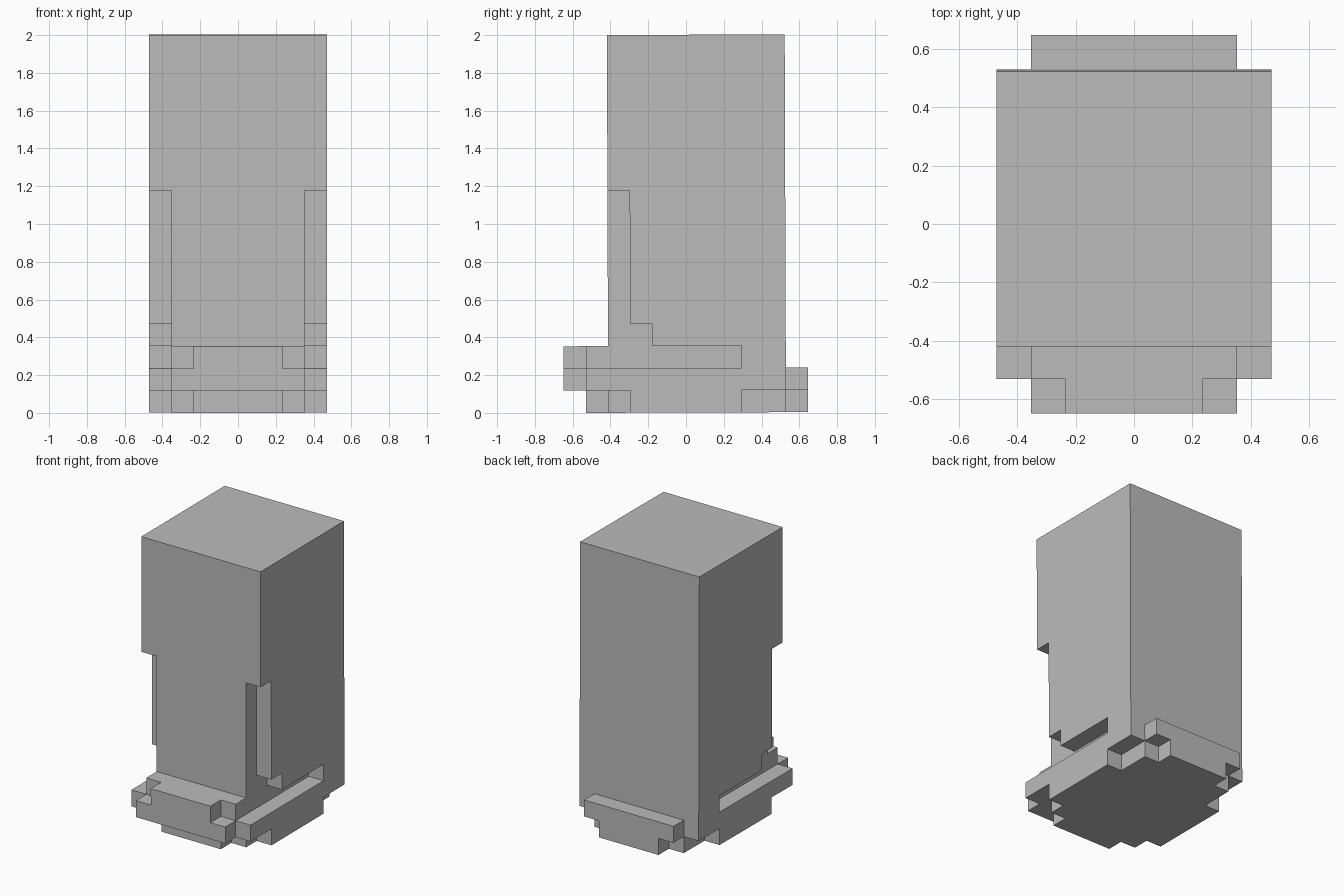
import bpy
import bmesh
import math
from itertools import product
from mathutils import Matrix, Vector

cube = bpy.data.objects.get("Cube")
if cube:
    bpy.data.objects.remove(cube, do_unlink=True)

UNIT = 2 / 17                       # edge of one block
TILT = Matrix.Rotation(math.radians(0.2), 3, "X")

grey = bpy.data.materials.new("plain grey")
grey.use_nodes = True
grey.diffuse_color = (0.5, 0.5, 0.5, 1)
grey.node_tree.nodes["Principled BSDF"].inputs["Base Color"].default_value = (0.5, 0.5, 0.5, 1)

# Each strip: inner x, outer x (mirrored), y start, y end, z start, z end, in blocks.
# y is counted from the front edge.
PARTS = {
    "tower": [
        (0, 3, 2, 10, 3, 17),
        (3, 4, 4, 10, 3, 4),        # deep corner notch
        (3, 4, 3, 10, 4, 10),       # tall corner notch
        (3, 4, 2, 10, 10, 17),
    ],
    "upper_base": [
        (0, 2, 0, 10, 2, 3),
        (2, 3, 1, 10, 2, 3),
        (3, 4, 8, 10, 2, 3),        # behind the side ledges
    ],
    "middle_base": [
        (0, 3, 0, 11, 1, 2),
        (3, 4, 1, 10, 1, 2),
    ],
    "foot": [
        (0, 2, 1, 11, 0, 1),
        (2, 3, 2, 10, 0, 1),
        (3, 4, 3, 8, 0, 1),
    ],
}


def blocks(strips):
    """Cells filled by the strips and their mirror images."""
    cells = set()
    for x0, x1, y0, y1, z0, z1 in strips:
        for x, y, z in product(range(x0, x1), range(y0, y1), range(z0, z1)):
            cells |= {(x, y, z), (-1 - x, y, z)}
    return cells


def place(corner):
    x, y, z = corner
    return TILT @ (Vector((x, y - 5.5, z)) * UNIT)


def build(name, cells, solid):
    """Make the outer skin of one part, open where it meets another part."""
    bm = bmesh.new()
    verts = {}
    for cell in cells:
        for axis, side in product(range(3), (0, 1)):
            beside = list(cell)
            beside[axis] += 2 * side - 1
            if tuple(beside) in solid:
                continue
            ring = []
            for a, b in ((0, 0), (1, 0), (1, 1), (0, 1)):
                corner = list(cell)
                corner[axis] += side
                corner[(axis + 1) % 3] += a
                corner[(axis + 2) % 3] += b
                key = tuple(corner)
                if key not in verts:
                    verts[key] = bm.verts.new(place(key))
                ring.append(verts[key])
            bm.faces.new(ring if side else ring[::-1])
    # merge the block squares into large flat faces
    bmesh.ops.dissolve_limit(bm, angle_limit=math.radians(1),
                             verts=bm.verts[:], edges=bm.edges[:])
    mesh = bpy.data.meshes.new(name)
    bm.to_mesh(mesh)
    bm.free()
    mesh.materials.append(grey)
    obj = bpy.data.objects.new(name, mesh)
    bpy.context.collection.objects.link(obj)
    return obj


filled = {name: blocks(strips) for name, strips in PARTS.items()}
solid = set().union(*filled.values())
objects = [build(name, cells, solid) for name, cells in filled.items()]

# stand on the ground
lowest = min(v.co.z for obj in objects for v in obj.data.vertices)
for obj in objects:
    obj.data.transform(Matrix.Translation((0, 0, -lowest)))
